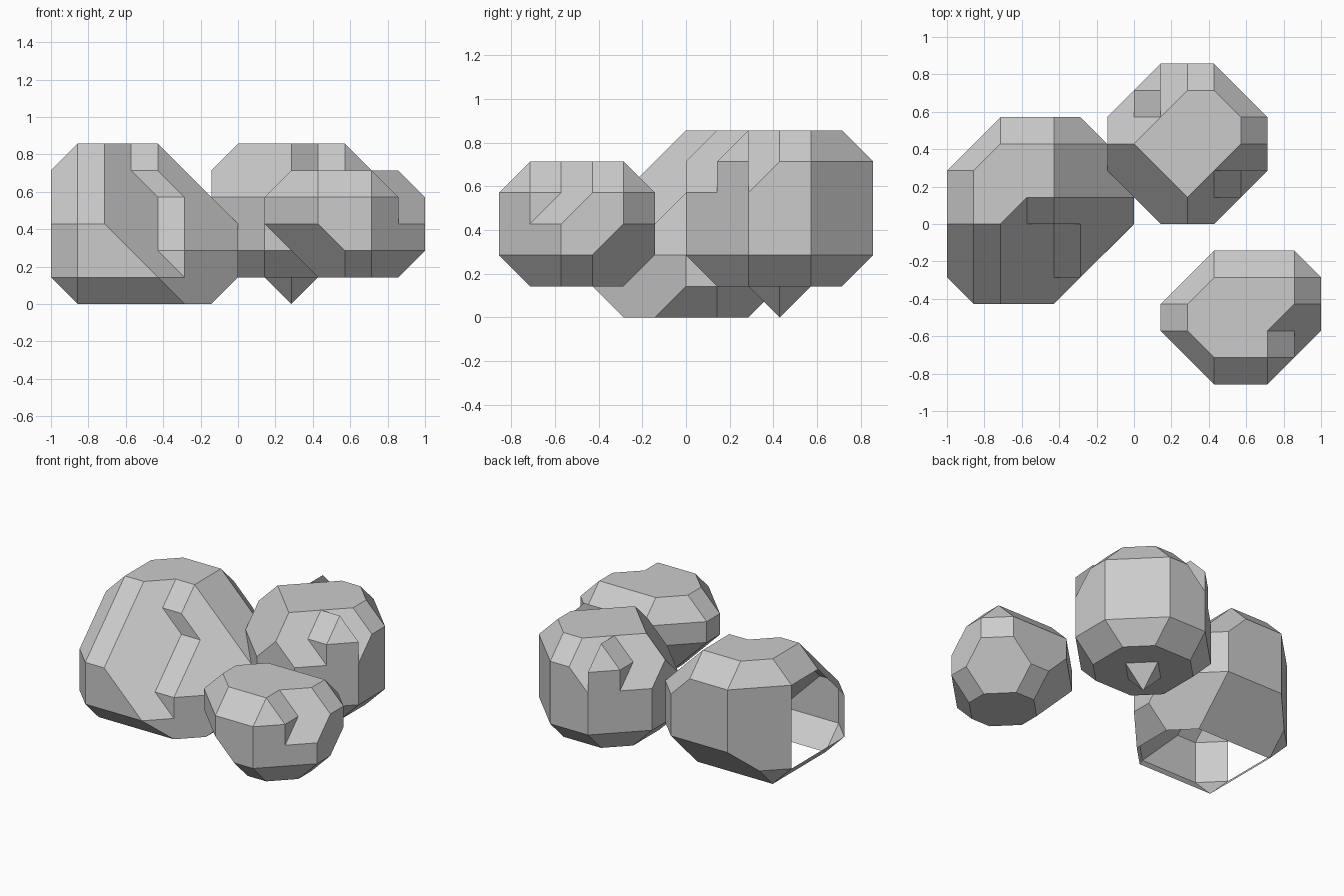
import bpy
import bmesh
from itertools import combinations
from mathutils import Vector, Matrix

old = bpy.data.objects.get("Cube")
if old:
    bpy.data.objects.remove(old, do_unlink=True)

UNIT = 1 / 7  # everything lies on a coarse lattice

stone = bpy.data.materials.new("stone_grey")
stone.use_nodes = True
stone.diffuse_color = (0.6, 0.6, 0.6, 1)
stone.node_tree.nodes["Principled BSDF"].inputs["Base Color"].default_value = (0.6, 0.6, 0.6, 1)


def direction(text):
    """Turn a label such as '+x-y' into a vector."""
    vec = Vector((0, 0, 0))
    for sign, axis in zip(text[::2], text[1::2]):
        vec["xyz".index(axis)] = 1 if sign == "+" else -1
    return vec


def carve(name, planes, open_sides=()):
    """Solid left when space is cut by planes (direction: limit)."""
    cuts = [(direction(k), d) for k, d in planes.items()]
    corners = []
    for trio in combinations(cuts, 3):
        m = Matrix([n for n, d in trio])
        if abs(m.determinant()) < 0.01:
            continue
        p = m.inverted() @ Vector([d for n, d in trio])
        if all(n.dot(p) < d + 0.001 for n, d in cuts):
            if all((p - q).length > 0.01 for q in corners):
                corners.append(p)
    bm = bmesh.new()
    for p in corners:
        bm.verts.new(p)
    bmesh.ops.convex_hull(bm, input=bm.verts[:])
    bmesh.ops.dissolve_limit(bm, angle_limit=0.02, verts=bm.verts[:], edges=bm.edges[:])
    bmesh.ops.recalc_face_normals(bm, faces=bm.faces[:])
    # leave chosen sides open
    for side in open_sides:
        n, d = direction(side), planes[side]
        gone = [f for f in bm.faces if all(abs(n.dot(v.co) - d) < 0.01 for v in f.verts)]
        bmesh.ops.delete(bm, geom=gone, context="FACES")
    bmesh.ops.scale(bm, vec=(UNIT, UNIT, UNIT), verts=bm.verts[:])
    mesh = bpy.data.meshes.new(name)
    bm.to_mesh(mesh)
    bm.free()
    mesh.materials.append(stone)
    obj = bpy.data.objects.new(name, mesh)
    bpy.context.collection.objects.link(obj)
    return obj


# Small front boulder
carve("front_boulder", {
    "+x": 7, "-x": -1, "+y": -1, "-y": 6, "+z": 5, "-z": -1,
    "+x+y": 5, "-x+y": -4, "+x-y": 11, "-x-y": 3,
    "+x+z": 11, "-x+z": 3, "+y+z": 3, "-y+z": 10,
    "+x+y+z": 9, "-x+y+z": 0, "+x-y+z": 14, "-x-y+z": 7,
    "+x-z": 5, "-x-z": -4, "+y-z": -3, "-y-z": 4,
    "+x+y-z": 2, "-x+y-z": -7, "+x-y-z": 9, "-x-y-z": 0,
})
carve("front_boulder_ledge", {
    "+x": 6, "-x": -4, "+y": -4, "-y": 6, "+z": 5, "-z": -3,
    "-x+y-z": -14, "+x-y+z": 15, "+x+z": 10, "-y+z": 10, "+x-y": 11,
}, ["-x+y-z"])

# Tall back boulder
carve("back_boulder", {
    "+x": 5, "-x": 1, "+y": 6, "-y": 0, "+z": 6, "-z": -1,
    "+x+y": 9, "-x+y": 5, "+x-y": 3, "-x-y": -1,
    "+x+z": 10, "-x+z": 6, "+y+z": 11, "-y+z": 5,
    "+x+y+z": 14, "-x+y+z": 9, "+x-y+z": 7, "-x-y+z": 3,
    "+x-z": 3, "-x-z": -1, "+y-z": 4, "-y-z": -2,
    "+x+y-z": 7, "-x+y-z": 3, "+x-y-z": 1, "-x-y-z": -3,
})
carve("back_boulder_front_ledge", {
    "+x": 5, "-x": -2, "+y": 2, "-y": -1, "+z": 6, "-z": -4,
    "-x+y-z": -7, "+x-y+z": 8, "+x+z": 10, "-y+z": 4, "+x-y": 3,
}, ["-x+y-z"])
carve("back_boulder_rear_ledge", {
    "+x": 1, "-x": 0, "+y": 6, "-y": -4, "+z": 6, "-z": -4,
    "+x-y-z": -9, "-x+y+z": 10, "-x+z": 5, "+y+z": 11, "-x+y": 5,
}, ["+x-y-z"])
carve("back_boulder_foot", {
    "+z": 1, "+x+y-z": 5, "+x-y-z": -1, "-x+y-z": 1, "-x-y-z": -5,
}, ["+z"])

# Large side boulder, hollow and open at its base and outer side
carve("side_boulder", {
    "+x": 0, "-x": 7, "+y": 4, "-y": 3, "+z": 6, "-z": 0,
    "+x+y": 2, "-x+y": 9, "+x-y": 0, "-x-y": 9,
    "+x+z": 3, "-x+z": 12, "+y+z": 9, "-y+z": 6,
    "+x+y+z": 6, "-x+y+z": 14, "+x-y+z": 1, "-x-y+z": 12,
    "+x-z": -1, "-x-z": 6, "+y-z": 2, "-y-z": 2,
    "+x+y-z": 0, "-x+y-z": 8, "-x-y-z": 8,
}, ["-x", "-z"])
carve("side_boulder_upper_ledge", {
    "+x": 0, "-x": 4, "+y": 2, "-y": 0, "+z": 6, "-z": -1,
    "-x+y-z": -1, "+x-y+z": 2, "+x+z": 3, "-y+z": 5, "+x-y": 0,
}, ["-x+y-z"])
carve("side_boulder_lower_ledge", {
    "+x": 0, "-x": 3, "+y": 0, "-y": 2, "+z": 4, "-z": -1,
    "-x+y-z": -1, "+x-y+z": 2, "-y+z": 4, "+x-y": 0,
}, ["-x+y-z"])
